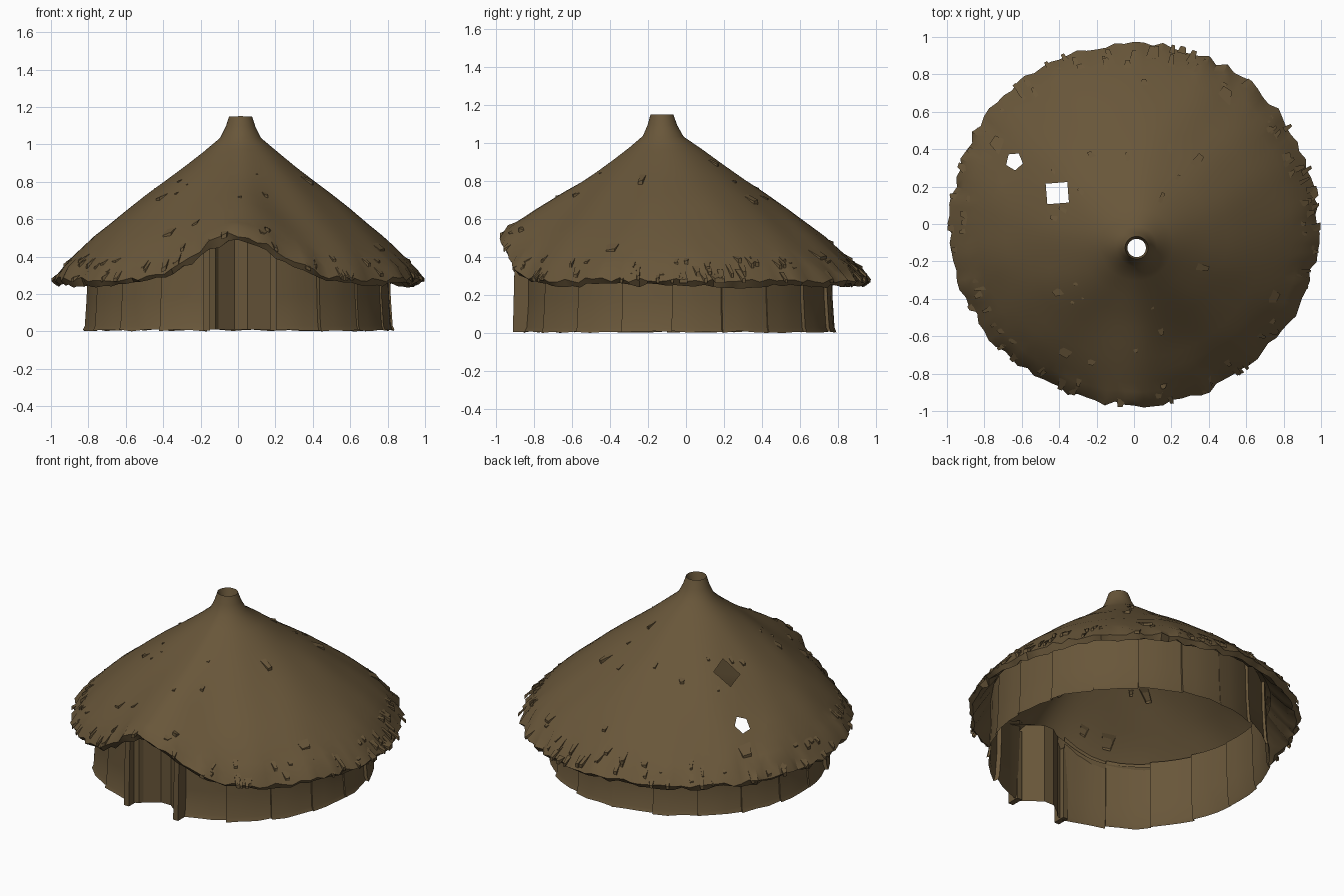
import bpy, bmesh, math, random
from mathutils import Vector, noise

if "Cube" in bpy.data.objects:
    bpy.data.objects.remove(bpy.data.objects["Cube"])

random.seed(7)
brown = bpy.data.materials.new("thatch_brown")
brown.diffuse_color = (0.14, 0.094, 0.042, 1)
brown.use_nodes = True
brown.node_tree.nodes["Principled BSDF"].inputs["Base Color"].default_value = brown.diffuse_color

APEX = (0.015, -0.135)
PROFILE = [(0.062, 1.15), (0.08, 1.095), (0.11, 1.035), (0.2, 0.96), (0.3, 0.882), (0.4, 0.808),
           (0.5, 0.733), (0.6, 0.657), (0.7, 0.575), (0.78, 0.51), (0.85, 0.445), (0.91, 0.388),
           (0.96, 0.335), (1.0, 0.277)]
UNDER = [(0.975, 0.252), (0.93, 0.29), (0.84, 0.405)]


def finish(bm, name, angle=35):
    bmesh.ops.recalc_face_normals(bm, faces=bm.faces)
    me = bpy.data.meshes.new(name)
    bm.to_mesh(me)
    bm.free()
    ob = bpy.data.objects.new(name, me)
    bpy.context.collection.objects.link(ob)
    me.materials.append(brown)
    bpy.ops.object.select_all(action='DESELECT')
    ob.select_set(True)
    bpy.context.view_layer.objects.active = ob
    bpy.ops.object.shade_smooth_by_angle(angle=math.radians(angle))
    return ob


def lift(t, a):
    # eave arches up over the doorway at -y
    d = (a + math.pi / 2 + math.pi) % (2 * math.pi) - math.pi
    return 0.24 * t * t * math.exp(-(d / 0.33) ** 2)


def roof_z(t):
    for (t0, z0), (t1, z1) in zip(PROFILE, PROFILE[1:]):
        if t <= t1:
            return z0 + (z1 - z0) * (t - t0) / (t1 - t0)
    return PROFILE[-1][1]


def roof_point(t, a, z=None, grow=0.0):
    z = roof_z(t) if z is None else z
    r = t + grow
    return Vector((APEX[0] * (1 - t) + 0.988 * r * math.cos(a),
                   APEX[1] * (1 - t) + 0.973 * r * math.sin(a), z + lift(t, a)))


# Thatched roof: lofted rings with a ragged eave and a turned-under lip
N = 120
bm = bmesh.new()
rings = []
rows = [(0.05, 1.10)] + PROFILE + UNDER
jag = [random.uniform(-0.022, 0.014) for _ in range(N)]
for t, z in rows:
    ring = []
    for i in range(N):
        a = 2 * math.pi * i / N
        g = jag[i] * max(0, (t - 0.88) / 0.12)
        p = roof_point(t, a, z, g)
        if t > 0.15:
            p.z += 0.014 * noise.noise(Vector((p.x * 4, p.y * 4, 3)))
        if t > 0.92:
            p.z += random.uniform(-0.014, 0.014)
        ring.append(bm.verts.new(p))
    rings.append(ring)
for r0, r1 in zip(rings, rings[1:]):
    for i in range(N):
        j = (i + 1) % N
        bm.faces.new((r0[i], r0[j], r1[j], r1[i]))


# Holes worn through the thatch
def cut_hole(cx, cy, rx, ry, sides, turn):
    c = Vector((cx, cy, 0))
    planes = []
    for k in range(sides):
        a = turn + 2 * math.pi * k / sides
        n = Vector((math.cos(a), math.sin(a), 0))
        planes.append((c + Vector((rx * n.x, ry * n.y, 0)), n))
    for co, n in planes:
        near = [f for f in bm.faces if (f.calc_center_median().xy - c.xy).length < 0.16]
        geom = list({v for f in near for v in f.verts}) + list({e for f in near for e in f.edges}) + near
        bmesh.ops.bisect_plane(bm, geom=geom, plane_co=co, plane_no=n, dist=1e-5)
    dead = [f for f in bm.faces
            if all((Vector((*f.calc_center_median().xy, 0)) - co).dot(n) < 0 for co, n in planes)]
    bmesh.ops.delete(bm, geom=dead, context='FACES')


cut_hole(-0.41, 0.165, 0.058, 0.055, 4, 0.08)
cut_hole(-0.64, 0.335, 0.038, 0.04, 5, 0.4)
finish(bm, "thatched_roof")

# Loose straw tufts: small wedges lying down the slope
bm = bmesh.new()


def tuft(t, a, dt, w, h):
    e = min(t + dt, 1.01)
    skew = random.uniform(-0.6, 0.6) * w
    top = [roof_point(t, a - w, roof_z(t) - 0.006), roof_point(t, a + w, roof_z(t) - 0.006),
           roof_point(e, a + w * 0.6 + skew, roof_z(e) + h),
           roof_point(e, a - w * 0.4 + skew, roof_z(e) + h * 0.6)]
    low = [roof_point(e, a + w * 0.6 + skew, roof_z(e) - 0.012),
           roof_point(e, a - w * 0.4 + skew, roof_z(e) - 0.012)]
    v = [bm.verts.new(p) for p in top + low]
    for ids in ((0, 1, 2, 3), (3, 2, 4, 5), (1, 4, 2), (0, 3, 5)):
        bm.faces.new([v[k] for k in ids])


for k in range(110):
    tuft(random.uniform(0.87, 0.98), random.uniform(0, 2 * math.pi), random.uniform(0.03, 0.07),
         random.uniform(0.012, 0.03), random.uniform(0.006, 0.018))
for k in range(16):
    tuft(random.uniform(0.3, 0.85), random.uniform(0, 2 * math.pi), random.uniform(0.03, 0.06),
         random.uniform(0.02, 0.045), random.uniform(0.006, 0.014))
for x, y in ((0.3, -0.2), (-0.35, -0.33), (0.7, -0.42), (-0.75, 0.4), (-0.34, -0.66), (0.35, 0.36),
             (0.52, 0.68), (0.15, 0.18)):
    a = math.atan2(y - APEX[1] * 0.5, x)
    tuft(math.hypot(x, y) * 0.97, a, 0.08, 0.06, 0.02)
finish(bm, "straw_tufts", 20)

# Round wall: slightly overlapping clay panels, open at the doorway
bm = bmesh.new()
PANELS, SUB = 18, 3
gap0, gap1 = -math.pi / 2 + 0.23, 1.5 * math.pi - 0.2
prev = None
for k in range(PANELS):
    off = random.uniform(-0.008, 0.008)
    for s in range(SUB + 1):
        f = s / SUB
        a = gap0 + (gap1 - gap0) * (k + f) / PANELS
        step = off + 0.007 * (1 - 2 * f)
        top = roof_z(0.865) + lift(0.865, a)
        col = []
        for z, r in ((random.uniform(0, 0.012), 0.832), (0.03, 0.822), (0.18, 0.812), (top, 0.806)):
            r += step
            col.append(bm.verts.new((r * math.cos(a), -0.042 + r * math.sin(a), z)))
        if prev:
            for i in range(3):
                bm.faces.new((prev[i], col[i], col[i + 1], prev[i + 1]))
        prev = col
finish(bm, "round_wall", 30)


# Doorway parts
def box(name, x0, x1, y0, y1, z0, z1, flare=0.0):
    b = bmesh.new()
    bmesh.ops.create_cube(b, size=1)
    for v in b.verts:
        v.co = Vector(((x0 + x1) / 2 + v.co.x * (x1 - x0), (y0 + y1) / 2 + v.co.y * (y1 - y0),
                       (z0 + z1) / 2 + v.co.z * (z1 - z0)))
        if v.co.z < 0.1 and v.co.y < (y0 + y1) / 2:
            v.co.y -= flare
    finish(b, name, 30)


box("left_door_post", -0.185, -0.15, -0.9, -0.83, 0.005, 0.48, 0.012)
box("right_door_post", 0.17, 0.205, -0.9, -0.83, 0.005, 0.47, 0.012)

# Recessed entrance screen: folds inward between the posts
bm = bmesh.new()
prev = None
for x, y in ((-0.152, -0.86), (-0.12, -0.85), (-0.105, -0.825), (-0.02, -0.765), (0.05, -0.765), (0.172, -0.86)):
    pair = [bm.verts.new((x, y, z)) for z in (0.01, 0.53)]
    if prev:
        bm.faces.new((prev[0], pair[0], pair[1], prev[1]))
    prev = pair
finish(bm, "entrance_screen", 20)
